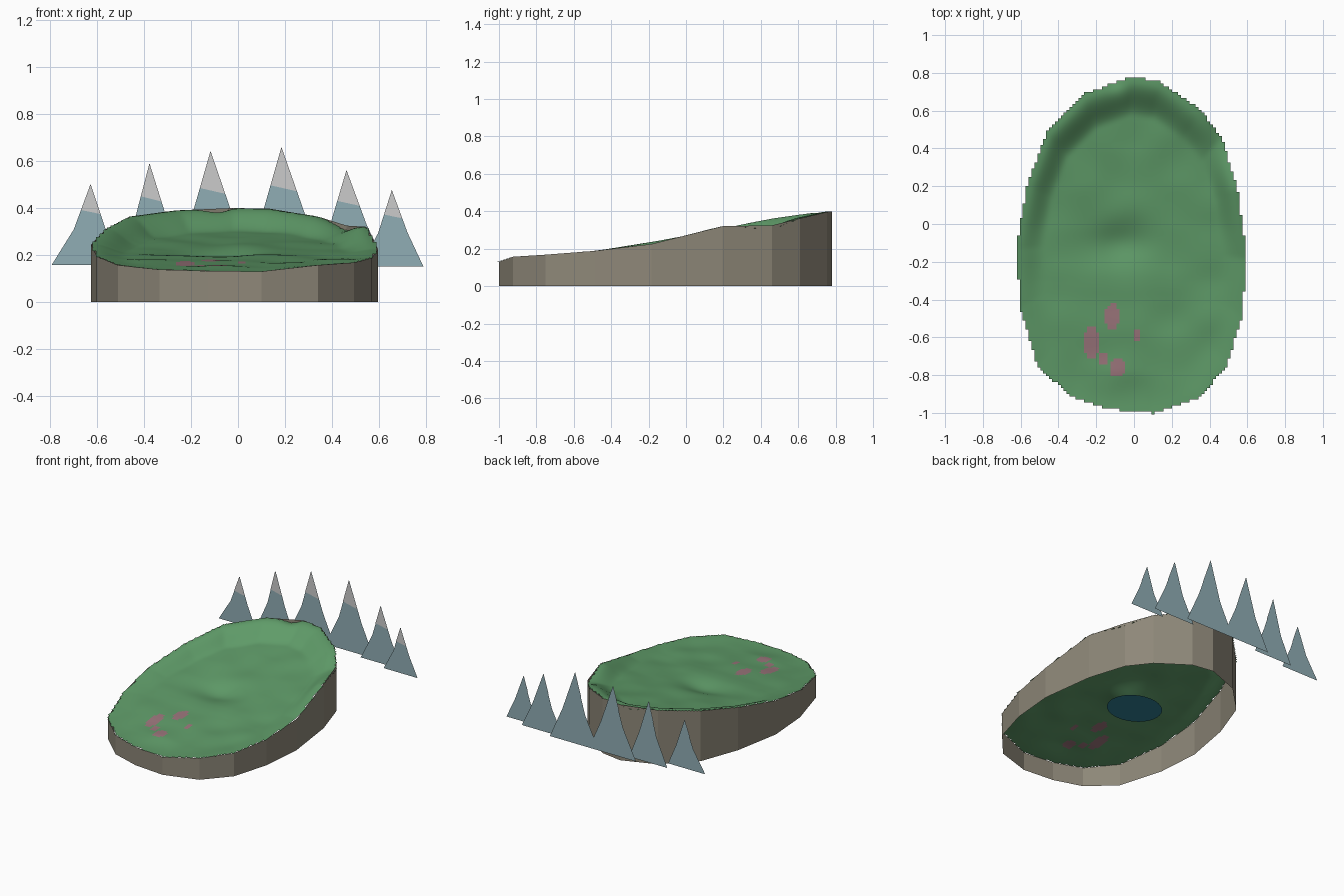
import bpy, bmesh, math
from mathutils import Vector, noise

if "Cube" in bpy.data.objects:
    bpy.data.objects.remove(bpy.data.objects["Cube"])


def mat(name, rgb):
    m = bpy.data.materials.new(name)
    m.diffuse_color = (*rgb, 1)
    m.use_nodes = True
    m.node_tree.nodes["Principled BSDF"].inputs["Base Color"].default_value = m.diffuse_color
    return m


def make(name, bm, *mats):
    me = bpy.data.meshes.new(name)
    bm.to_mesh(me)
    bm.free()
    ob = bpy.data.objects.new(name, me)
    for m in mats:
        me.materials.append(m)
    bpy.context.collection.objects.link(ob)
    return ob


GRASS = mat("grass", (.115, .33, .14))
BLOOM = mat("bloom", (.33, .18, .2))
EARTH = mat("earth", (.27, .245, .19))
ROCK = mat("rock", (.28, .42, .46))
SNOW = mat("snow", (.66, .69, .66))
WATER = mat("water", (.03, .22, .3))

# Rim outline: x, y, top height (clockwise from the back)
RIM = [(-.02, .78, .40), (.135, .755, .397), (.346, .61, .362), (.463, .46, .325),
       (.547, .195, .32), (.597, -.185, .225), (.57, -.49, .188), (.495, -.75, .168),
       (.34, -.925, .157), (.1, -1.0, .13), (-.13, -.98, .132), (-.335, -.915, .138),
       (-.512, -.75, .157), (-.602, -.44, .195), (-.625, -.13, .245), (-.563, .21, .31),
       (-.46, .49, .364), (-.26, .69, .39)]
CX, CY = 0, -.1
# Height of the open ground along y
GROUND = [(-1.05, .13), (-.75, .155), (-.3, .192), (0, .225), (.5, .288), (.85, .335)]


def rim_at(x, y):
    """Relative distance to the rim (1 = on it) and the rim height there."""
    px, py = x - CX, y - CY
    for a, b in zip(RIM, RIM[1:] + RIM[:1]):
        ax, ay, bx, by = a[0] - CX, a[1] - CY, b[0] - CX, b[1] - CY
        det = ax * by - ay * bx
        u = (px * by - py * bx) / det
        v = (ax * py - ay * px) / det
        if u >= -1e-6 and v >= -1e-6:
            s = max(u + v, 1e-6)
            return u + v, (u * a[2] + v * b[2]) / s
    return 2, .2


def bump(x, y, cx, cy, rx, ry):
    return math.exp(-((x - cx) / rx) ** 2 - ((y - cy) / ry) ** 2)


def height(x, y):
    d, rz = rim_at(x, y)
    for (y0, z0), (y1, z1) in zip(GROUND, GROUND[1:]):
        if y0 <= y <= y1:
            z = z0 + (z1 - z0) * (y - y0) / (y1 - y0)
    t = min(1, max(0, (d - .76) / .22))
    t = t * t * (3 - 2 * t)
    z += (rz - z) * t
    z -= .035 * bump(x, y, -.09, -.1, .17, .11)
    z -= .022 * bump(x, y, .45, .42, .08, .15)
    z -= .022 * bump(x, y, -.1, .76, .06, .06)
    return z + .008 * noise.noise(Vector((x * 5, y * 5, 3))) * (1.2 - t)


# Ground: fine grid trimmed to the rim
PATCHES = [(-.115, -.49, .037, .07), (-.225, -.63, .038, .09), (-.165, -.715, .028, .035),
           (-.09, -.76, .042, .05), (.015, -.59, .018, .03)]
bm = bmesh.new()
step = .0155
grid = {}


def vert(i, j):
    if (i, j) not in grid:
        x, y = i * step, j * step
        grid[i, j] = bm.verts.new((x, y, height(x, y)))
    return grid[i, j]


for i in range(-42, 42):
    for j in range(-66, 52):
        x, y = (i + .5) * step, (j + .5) * step
        if rim_at(x, y)[0] <= 1:
            f = bm.faces.new([vert(i, j), vert(i + 1, j), vert(i + 1, j + 1), vert(i, j + 1)])
            f.smooth = True
            if any(((x - a) / c) ** 2 + ((y - b) / d) ** 2 < 1 for a, b, c, d in PATCHES):
                f.material_index = 1
make("ground", bm, GRASS, BLOOM)

# Cliff wall: open ring from the rim down to z = 0
bm = bmesh.new()
top = [bm.verts.new(p) for p in RIM]
low = [bm.verts.new((p[0], p[1], 0)) for p in RIM]
for k in range(len(RIM)):
    n = (k + 1) % len(RIM)
    bm.faces.new([top[k], top[n], low[n], low[k]])
make("cliff_wall", bm, EARTH)

# Pond sheet beneath the basin
bm = bmesh.new()
bmesh.ops.create_circle(bm, cap_ends=True, segments=32, radius=1)
pond = make("pond", bm, WATER)
pond.scale = (.19, .165, 1)
pond.location = (-.105, -.12, .15)

# Mountain cards: peak x, y, peak z, left and right base half width
PEAKS = [(-.628, .915, .502, .166, .13), (-.377, .965, .591, .15, .155),
         (-.117, 1, .643, .185, .19), (.185, 1, .66, .19, .2),
         (.462, .965, .562, .16, .17), (.655, .915, .477, .135, .135)]
for n, (x, y, z, l, r) in enumerate(PEAKS, 1):
    z0 = .157 if n == 1 else .15
    h = z - z0
    kink = z0 + .44 * h
    kl, kr = .43 * l, .5 * r
    bm = bmesh.new()
    bm.faces.new([bm.verts.new(p) for p in [
        (x - l, y, z0), (x + r, y, z0), (x + kr, y, kink), (x, y, z), (x - kl, y, kink)]])
    make(f"mountain_{n}", bm, ROCK)
    # Snow cap just in front, with a slanted lower edge
    fl, fr = .68, .63
    bm = bmesh.new()
    bm.faces.new([bm.verts.new(p) for p in [
        (x - kl * (1 - fl) / .56, y - .004, z0 + fl * h),
        (x + kr * (1 - fr) / .56, y - .004, z0 + fr * h), (x, y - .004, z)]])
    make(f"snow_cap_{n}", bm, SNOW)
